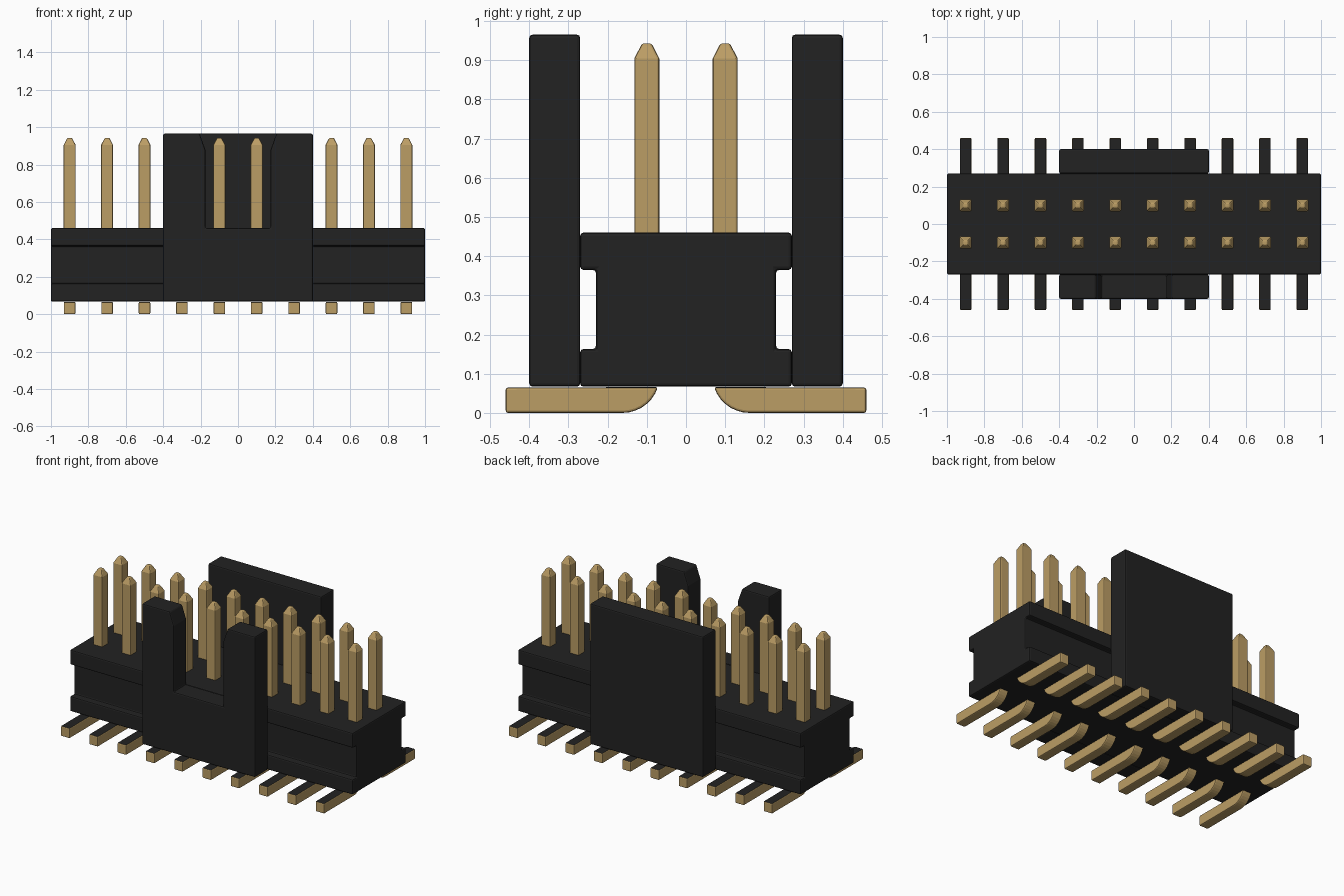
import bpy, bmesh, math
from mathutils import Vector

if "Cube" in bpy.data.objects:
    bpy.data.objects.remove(bpy.data.objects["Cube"], do_unlink=True)


def material(name, colour):
    m = bpy.data.materials.new(name)
    m.use_nodes = True
    m.diffuse_color = colour
    bsdf = m.node_tree.nodes["Principled BSDF"]
    bsdf.inputs["Base Color"].default_value = colour
    bsdf.inputs["Roughness"].default_value = 0.5
    return m


BLACK = material("black plastic", (0.016, 0.016, 0.016, 1))
GOLD = material("gold metal", (0.5, 0.34, 0.13, 1))


def finish(name, bm, mats, bevel, black_top=False):
    """Soften sharp edges, colour the faces and make the object."""
    bmesh.ops.recalc_face_normals(bm, faces=bm.faces)
    sharp = [e for e in bm.edges if e.calc_face_angle(0) > math.radians(30)]
    bmesh.ops.bevel(bm, geom=sharp, offset=bevel, segments=2, profile=0.5,
                    affect='EDGES', clamp_overlap=True)
    bm.normal_update()
    if black_top:
        for f in bm.faces:
            f.material_index = int(f.normal.z > 0.6)
    mesh = bpy.data.meshes.new(name)
    bm.to_mesh(mesh)
    bm.free()
    for m in mats:
        mesh.materials.append(m)
    ob = bpy.data.objects.new(name, mesh)
    bpy.context.collection.objects.link(ob)
    return ob


def prism(name, profile, place, lo, hi, mats, bevel, black_top=False):
    """Extrude a 2D profile from lo to hi; place maps (u, v, depth) to xyz."""
    bm = bmesh.new()
    face = bm.faces.new([bm.verts.new(place(u, v, lo)) for u, v in profile])
    out = bmesh.ops.extrude_face_region(bm, geom=[face])
    shift = Vector(place(0, 0, hi)) - Vector(place(0, 0, lo))
    for v in out["geom"]:
        if isinstance(v, bmesh.types.BMVert):
            v.co += shift
    return finish(name, bm, mats, bevel, black_top)


def along_x(u, v, d):
    return (d, u, v)


def along_y(u, v, d):
    return (u, d, v)


def mirrored(half):
    return half + [(-u, v) for u, v in reversed(half)]


BASE, DECK, TOP = 0.067, 0.46, 0.965

# Housing with a groove down each long side
housing = mirrored([(0.27, BASE), (0.27, 0.163), (0.23, 0.163),
                    (0.23, 0.365), (0.27, 0.365), (0.27, DECK)])
prism("housing", housing, along_x, -1, 1, [BLACK], 0.008)

# Guide walls: solid at the back, slotted at the front
back = mirrored([(0.4, BASE), (0.4, TOP)])
prism("back_wall", back, along_y, 0.27, 0.4, [BLACK], 0.008)
front = mirrored([(0.4, BASE), (0.4, TOP), (0.205, TOP),
                  (0.175, 0.88), (0.175, DECK)])
prism("front_wall", front, along_y, -0.4, -0.27, [BLACK], 0.008)

# Curved foot profile, running outwards from under the housing
foot = [(0.46, 0), (0.46, 0.065)]
for i in range(8):
    a = math.radians(198 + 72 * i / 7)
    foot.append((0.162 + 0.095 * math.cos(a), 0.095 + 0.095 * math.sin(a)))


def make_pin(name, x, y):
    bm = bmesh.new()
    rings = []
    for z, r in ((0.3, 0.032), (0.905, 0.032), (0.943, 0.012)):
        rings.append([bm.verts.new((x + sx * r, y + sy * r, z))
                      for sx, sy in ((-1, -1), (1, -1), (1, 1), (-1, 1))])
    for a, b in zip(rings, rings[1:]):
        for i in range(4):
            j = (i + 1) % 4
            bm.faces.new((a[i], a[j], b[j], b[i]))
    bm.faces.new(rings[0])
    bm.faces.new(rings[-1])
    finish(name, bm, [GOLD], 0.006)


# Two rows of ten pins with their solder feet
for side, row in ((-1, "front"), (1, "back")):
    for n in range(10):
        x = -0.9 + 0.2 * n
        make_pin(f"{row}_pin_{n + 1}", x, side * 0.1)
        prism(f"{row}_foot_{n + 1}", [(side * u, v) for u, v in foot],
              along_x, x - 0.031, x + 0.031, [GOLD, BLACK], 0.006, True)
